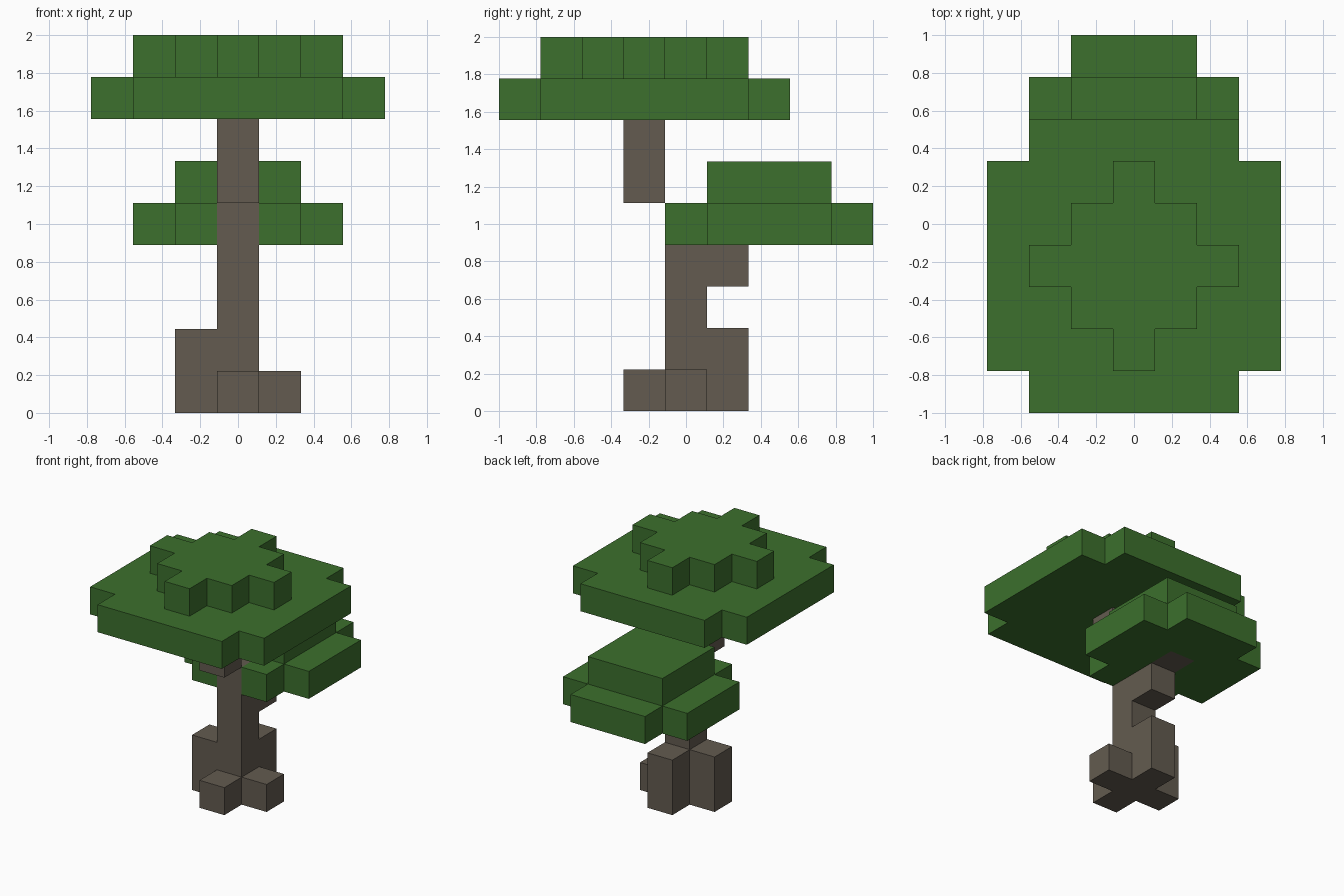
import bpy
import bmesh
from mathutils import Vector

if "Cube" in bpy.data.objects:
    bpy.data.objects.remove(bpy.data.objects["Cube"])

U = 2 / 9  # edge length of one block


def material(name, colour):
    mat = bpy.data.materials.new(name)
    mat.use_nodes = True
    mat.diffuse_color = (*colour, 1)
    bsdf = next(n for n in mat.node_tree.nodes if n.type == "BSDF_PRINCIPLED")
    bsdf.inputs["Base Color"].default_value = (*colour, 1)
    bsdf.inputs["Roughness"].default_value = 0.9
    return mat


bark = material("bark brown", (0.125, 0.105, 0.080))
leaf = material("leaf green", (0.045, 0.162, 0.026))


def column(x, y, bottom, top):
    """Blocks stacked from layer bottom up to (not including) layer top."""
    return {(x, y, z) for z in range(bottom, top)}


def layer(z, centre_y, half_widths):
    """One flat layer; half_widths lists the row widths outward from the centre row."""
    return {(x, centre_y + side * row, z)
            for row, half in enumerate(half_widths)
            for side in (-1, 1)
            for x in range(-half, half + 1)}


# Wood parts
parts = {
    "trunk": (column(0, 0, 0, 5), bark),
    "roots": (column(1, 0, 0, 1) | column(0, -1, 0, 1)
              | column(-1, 0, 0, 2) | column(0, 1, 0, 2), bark),
    "back_branch": (column(0, 1, 3, 4) | column(0, 2, 4, 5), bark),
    "upper_trunk": (column(0, -1, 5, 7), bark),
}
wood = set().union(*(cells for cells, _ in parts.values()))

# Leaf parts, left open where wood passes through
parts["lower_canopy"] = ((layer(4, 2, (2, 2, 1)) | layer(5, 2, (1, 1))) - wood, leaf)
parts["upper_canopy"] = (layer(7, -1, (3, 3, 3, 2)) | layer(8, -1, (2, 1, 0)), leaf)
solid = set().union(*(cells for cells, _ in parts.values()))


def build(name, cells, mat):
    """Make the outer skin of a part, skipping faces hidden against other blocks."""
    bm = bmesh.new()
    for cell in sorted(cells):
        centre = Vector(cell) + Vector((0, 0, 0.5))
        for axis in range(3):
            for sign in (-1, 1):
                normal = Vector((0, 0, 0))
                normal[axis] = sign
                if tuple(int(c + n) for c, n in zip(cell, normal)) in solid:
                    continue
                a = Vector((0, 0, 0))
                a[(axis + 1) % 3] = 0.5
                b = normal.cross(a)
                mid = centre + normal / 2
                corners = (mid - a - b, mid + a - b, mid + a + b, mid - a + b)
                bm.faces.new([bm.verts.new(p * U) for p in corners])
    bmesh.ops.remove_doubles(bm, verts=bm.verts[:], dist=U / 100)
    bmesh.ops.dissolve_limit(bm, angle_limit=0.01, verts=bm.verts[:], edges=bm.edges[:])
    mesh = bpy.data.meshes.new(name)
    bm.to_mesh(mesh)
    bm.free()
    mesh.materials.append(mat)
    bpy.context.collection.objects.link(bpy.data.objects.new(name, mesh))


for part_name, (blocks, mat) in parts.items():
    build(part_name, blocks, mat)
